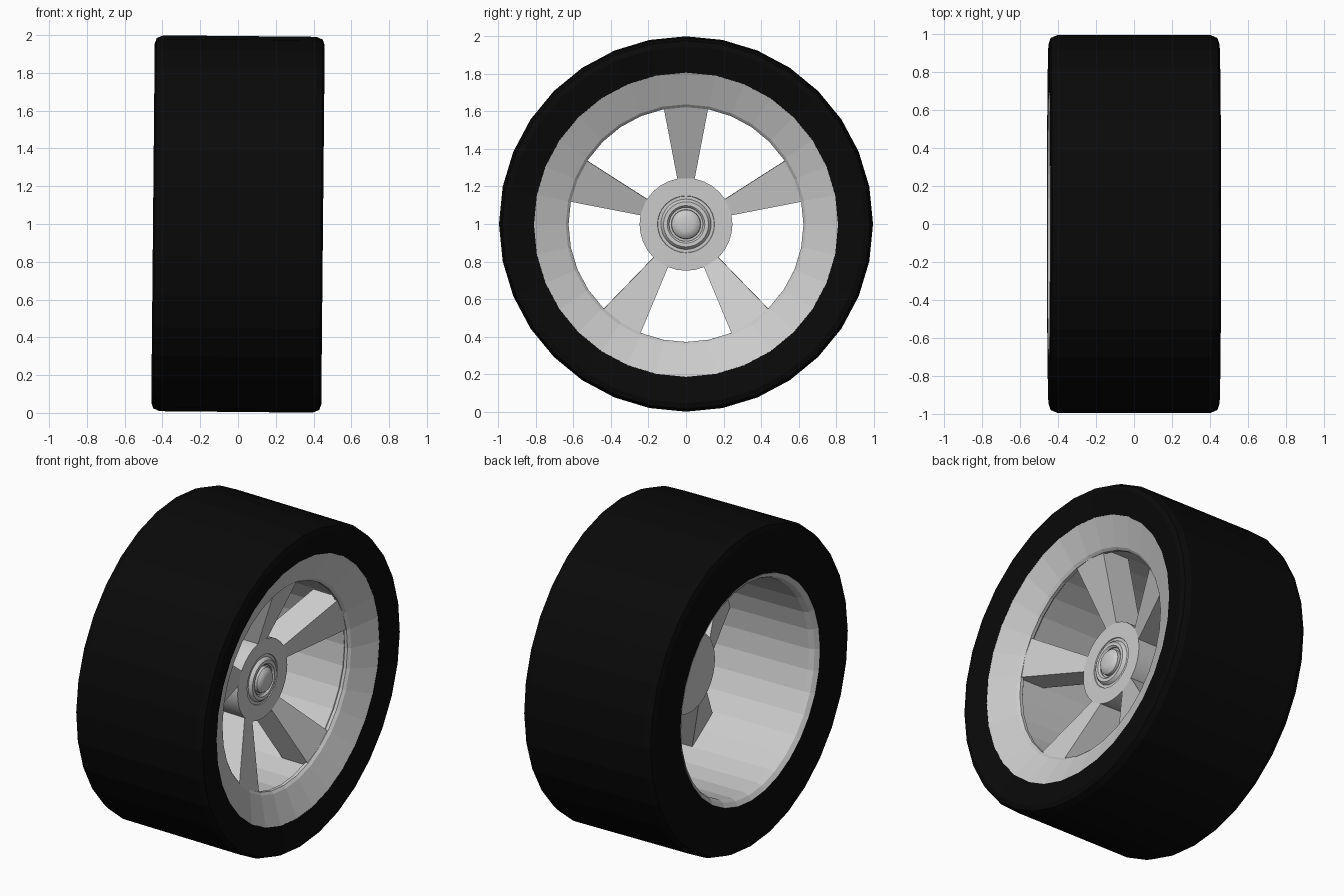
import bpy, bmesh, math
from mathutils import Matrix

if "Cube" in bpy.data.objects:
    bpy.data.objects.remove(bpy.data.objects["Cube"])

# whole wheel leans slightly about y and its axle sits at z = 1
PLACE = Matrix.Translation((0, 0, 1)) @ Matrix.Rotation(math.radians(0.55), 4, 'Y')

black = bpy.data.materials.new("rubber_black")
black.diffuse_color = (0.0028, 0.0028, 0.0028, 1)
black.use_nodes = True
black.node_tree.nodes["Principled BSDF"].inputs["Base Color"].default_value = black.diffuse_color


def finish(name, bm, mat=None, smooth=None):
    bmesh.ops.remove_doubles(bm, verts=bm.verts, dist=1e-5)
    bmesh.ops.recalc_face_normals(bm, faces=bm.faces)
    bm.transform(PLACE)
    me = bpy.data.meshes.new(name)
    bm.to_mesh(me)
    bm.free()
    ob = bpy.data.objects.new(name, me)
    bpy.context.collection.objects.link(ob)
    if mat:
        me.materials.append(mat)
    if smooth:
        bpy.ops.object.select_all(action='DESELECT')
        ob.select_set(True)
        bpy.context.view_layer.objects.active = ob
        bpy.ops.object.shade_smooth_by_angle(angle=math.radians(smooth))
    return ob


def lathe(name, profile, sides, closed=True, mat=None, smooth=None):
    """Spin (x, radius) points around the x axis."""
    bm = bmesh.new()
    verts = [bm.verts.new((x, 0, r)) for x, r in profile]
    pairs = list(zip(verts, verts[1:]))
    if closed:
        pairs.append((verts[-1], verts[0]))
    edges = [bm.edges.new(p) for p in pairs]
    bmesh.ops.spin(bm, geom=verts + edges, cent=(0, 0, 0), axis=(1, 0, 0),
                   angle=2 * math.pi, steps=sides)
    return finish(name, bm, mat, smooth)


# tyre: wide tread, small rounded shoulders, sidewalls sinking slightly inward
lathe("tyre", [(-0.445, 0.69), (-0.450, 0.95), (-0.440, 0.98), (-0.405, 0.995),
               (0.405, 0.995), (0.440, 0.98), (0.450, 0.95), (0.418, 0.81),
               (0.38, 0.80), (0.30, 0.69)], 32, mat=black)

# rim: flared front dish, inner ring, long barrel, chamfered back lip
lathe("rim", [(0.418, 0.812), (0.34, 0.640), (0.325, 0.625), (0.305, 0.625),
              (0.285, 0.650), (-0.40, 0.652), (-0.43, 0.665), (-0.450, 0.692),
              (-0.42, 0.692), (0.30, 0.70), (0.38, 0.81)], 32)

# five spokes: radial wedges sloping in to the hub
SPREAD = math.tan(math.radians(10.8))
for i, angle in enumerate((0, 68, 146.5, -146.5, -68)):
    bm = bmesh.new()
    ring = []
    for r, front, back in ((0.22, 0.16, -0.03), (0.643, 0.332, 0.14)):
        half = r * SPREAD
        ring.append([bm.verts.new(p) for p in ((front, -half, r), (front, half, r),
                                               (back, half, r), (back, -half, r))])
    a, b = ring
    bm.faces.new(a)
    bm.faces.new(b)
    for k in range(4):
        n = (k + 1) % 4
        bm.faces.new((a[k], a[n], b[n], b[k]))
    bm.transform(Matrix.Rotation(math.radians(angle), 4, 'X'))
    finish("spoke_%d" % (i + 1), bm)

# hub disc with a shallow centre recess
lathe("hub", [(-0.03, 0), (-0.03, 0.245), (0.17, 0.247), (0.17, 0.152),
              (0.165, 0.15), (0.165, 0)], 32, closed=False, smooth=30)

# centre collar and domed axle nut
lathe("collar", [(0.15, 0.14), (0.175, 0.13), (0.185, 0.12), (0.185, 0.10),
                 (0.175, 0.09), (0.15, 0.09)], 32, smooth=30)
lathe("axle_nut", [(0.15, 0.08), (0.185, 0.077), (0.20, 0.062), (0.206, 0.04),
                   (0.208, 0)], 24, closed=False, smooth=30)
